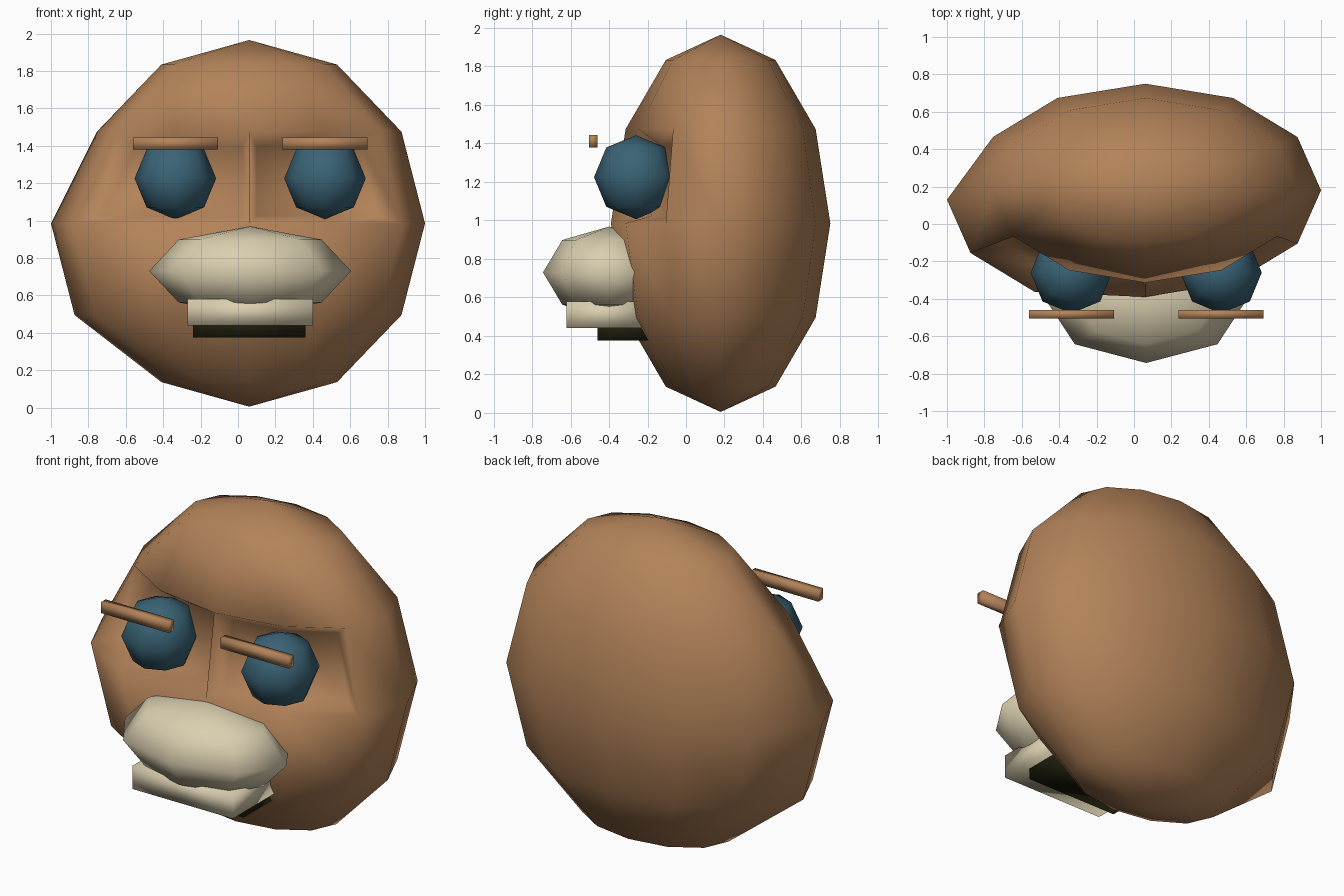
import bpy, bmesh
from mathutils import Vector

cube = bpy.data.objects.get("Cube")
if cube:
    bpy.data.objects.remove(cube, do_unlink=True)

MID = 0.06  # x of the face's centre line


def material(name, color):
    m = bpy.data.materials.new(name)
    m.use_nodes = True
    m.diffuse_color = (*color, 1)
    m.node_tree.nodes["Principled BSDF"].inputs["Base Color"].default_value = (*color, 1)
    return m


skin = material("brown skin", (0.45, 0.225, 0.1))
teal = material("dark teal", (0.042, 0.125, 0.18))
cream = material("cream", (0.70, 0.62, 0.43))
black = material("dark olive", (0.015, 0.015, 0.005))


def finish(name, mat):
    ob = bpy.context.object
    ob.name = ob.data.name = name
    bpy.ops.object.transform_apply(location=True, rotation=True, scale=True)
    ob.data.materials.append(mat)
    bpy.ops.object.shade_smooth()
    return ob


def ball(name, center, radii, segments, rings, mat):
    bpy.ops.mesh.primitive_uv_sphere_add(segments=segments, ring_count=rings,
                                         radius=1, location=center)
    bpy.context.object.scale = radii
    return finish(name, mat)


def box(name, low, high, mat):
    low, high = Vector(low), Vector(high)
    bpy.ops.mesh.primitive_cube_add(size=1, location=(low + high) / 2)
    bpy.context.object.scale = high - low
    return finish(name, mat)


# Head: low-poly ellipsoid
head = ball("head", (MID, 0.18, 0.985), (0.94, 0.57, 0.98), 12, 6, skin)
bm = bmesh.new()
bm.from_mesh(head.data)

# Swollen cheek on one side
for v in bm.verts:
    if v.co.x < -0.2 and v.co.y < 0.25 and 0.4 < v.co.z < 1.1:
        v.co += Vector((-0.12, -0.05, 0))

# Eye sockets: the two front panels on each side, pushed inwards
for side in (-1, 1):
    panels = []
    for f in bm.faces:
        c = f.calc_center_median()
        if 1.0 < c.z < 1.45 and c.y < -0.07 and 0 < (c.x - MID) * side < 0.75:
            panels.append(f)
    bmesh.ops.inset_region(bm, faces=panels, thickness=0.06, depth=-0.13,
                           use_even_offset=True)
for f in bm.faces:
    f.smooth = True
bm.to_mesh(head.data)
bm.free()

# Eyes and brows
for name, side in (("right", -1), ("left", 1)):
    x = MID + 0.005 + 0.4 * side
    ball(name + "_eye", (x, -0.26, 1.225), (0.218, 0.218, 0.218), 8, 4, teal)
    box(name + "_brow", (x - 0.227, -0.505, 1.38), (x + 0.227, -0.46, 1.445), skin)

# Muzzle, teeth and mouth
ball("muzzle", (0.065, -0.4, 0.73), (0.54, 0.343, 0.238), 8, 4, cream)
box("teeth", (-0.27, -0.62, 0.44), (0.4, -0.22, 0.58), cream)
box("mouth", (-0.24, -0.46, 0.375), (0.36, -0.15, 0.5), black)
